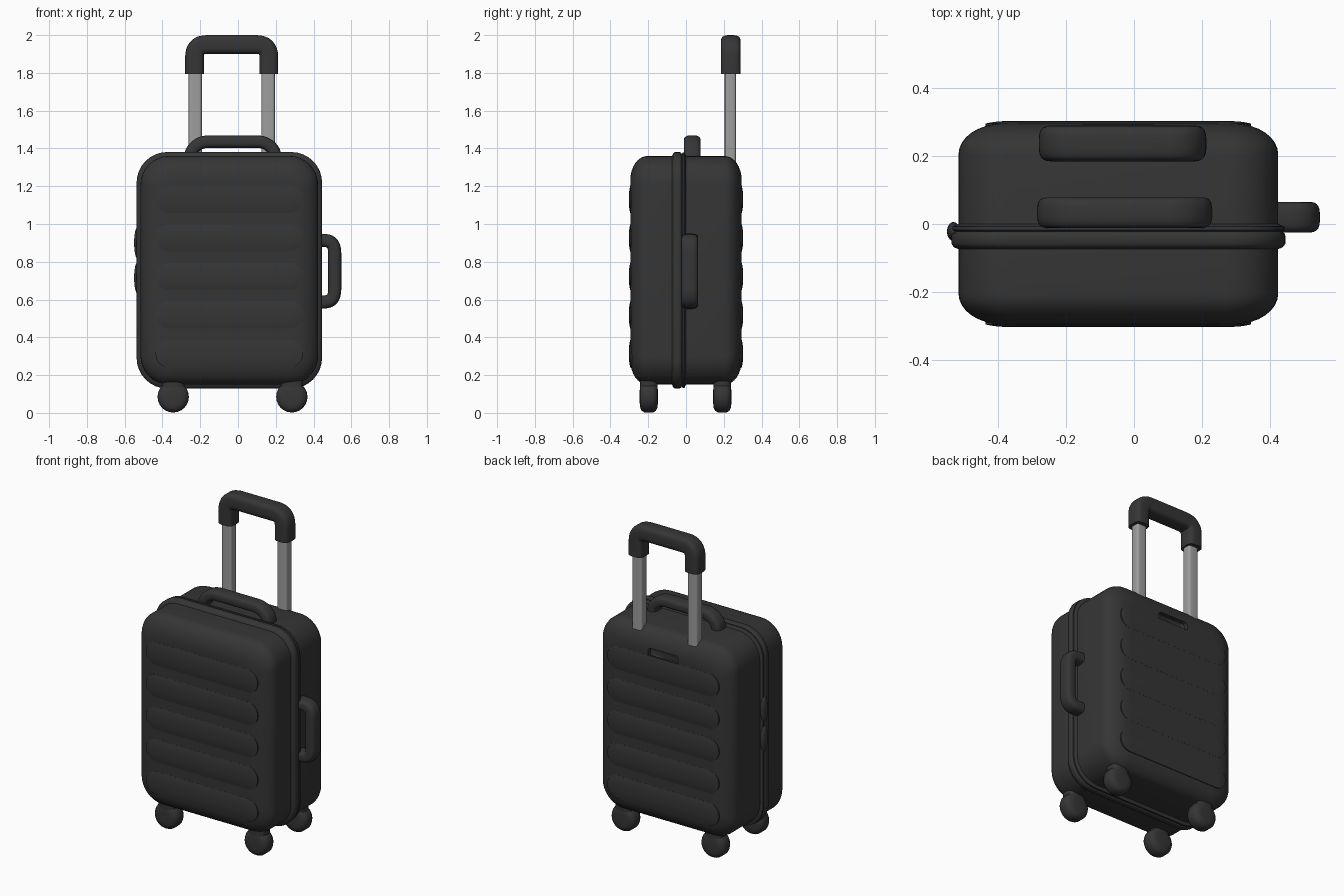
import bpy, bmesh, math
from mathutils import Vector, Matrix

if "Cube" in bpy.data.objects:
    bpy.data.objects.remove(bpy.data.objects["Cube"])


def material(name, c):
    m = bpy.data.materials.new(name)
    m.diffuse_color = (c, c, c, 1)
    m.use_nodes = True
    m.node_tree.nodes["Principled BSDF"].inputs["Base Color"].default_value = m.diffuse_color
    return m


DARK = material("charcoal plastic", 0.036)
METAL = material("grey metal", 0.34)
CX = -0.046           # middle of the shell in x


def finish(name, bm, mat, angle=40):
    bmesh.ops.recalc_face_normals(bm, faces=bm.faces[:])
    me = bpy.data.meshes.new(name)
    bm.to_mesh(me)
    bm.free()
    me.materials.append(mat)
    ob = bpy.data.objects.new(name, me)
    bpy.context.collection.objects.link(ob)
    smooth(ob, angle)
    return ob


def smooth(ob, angle=40):
    bpy.ops.object.select_all(action='DESELECT')
    ob.select_set(True)
    bpy.context.view_layer.objects.active = ob
    bpy.ops.object.shade_smooth_by_angle(angle=math.radians(angle))


def skin(name, rings, mat, angle=40):
    """Bridge equal-length rings of points and cap both ends."""
    bm = bmesh.new()
    vs = [[bm.verts.new(p) for p in r] for r in rings]
    n = len(vs[0])
    for a, b in zip(vs, vs[1:]):
        for i in range(n):
            j = (i + 1) % n
            bm.faces.new((a[i], a[j], b[j], b[i]))
    bm.faces.new(vs[0])
    bm.faces.new(vs[-1])
    return finish(name, bm, mat, angle)


def rounded_rect(cx, cz, w, h, r, y, seg=8):
    pts = []
    for k, (sx, sz) in enumerate(((1, 1), (-1, 1), (-1, -1), (1, -1))):
        for i in range(seg + 1):
            a = math.pi / 2 * (k + i / seg)
            pts.append((cx + sx * (w / 2 - r) + r * math.cos(a), y,
                        cz + sz * (h / 2 - r) + r * math.sin(a)))
    return pts


def sweep(name, path, half_w, y, half_d, mat, r=0.05, power=3):
    """Sweep a soft rectangle along a path in the xz plane."""
    P = [Vector(p) for p in path]
    pts = [P[0]]
    for a, p, b in zip(P, P[1:], P[2:]):
        s = p + (a - p).normalized() * min(r, (a - p).length * .49)
        e = p + (b - p).normalized() * min(r, (b - p).length * .49)
        for i in range(9):
            t = i / 8
            pts.append(s * (1 - t) ** 2 + p * 2 * t * (1 - t) + e * t * t)
    pts.append(P[-1])
    rings = []
    for i, p in enumerate(pts):
        t = (pts[min(i + 1, len(pts) - 1)] - pts[max(i - 1, 0)]).normalized()
        ring = []
        for k in range(24):
            a = math.tau * (k + .5) / 24
            c, s = math.cos(a), math.sin(a)
            u = math.copysign(abs(c) ** (2 / power), c) * half_w
            v = math.copysign(abs(s) ** (2 / power), s) * half_d
            ring.append((p.x - t.y * u, y + v, p.y + t.x * u))
        rings.append(ring)
    return skin(name, rings, mat)


# Shell: rounded case with a double seam ridge around it
section = [(-0.295, 0.15)]
for i in range(9):
    a = math.pi / 2 * i / 8
    section.append((-0.295 + 0.09 * (1 - math.cos(a)), 0.13 * (1 - math.sin(a))))
back = [(-y, d) for y, d in reversed(section)]
ridge = [(-0.074, 0), (-0.068, -0.014), (-0.058, -0.021), (-0.034, -0.021),
         (-0.027, -0.018), (-0.022, -0.010), (-0.017, -0.018), (-0.008, -0.018), (0.0, 0)]
rings = [rounded_rect(CX, 0.755, 0.94 - 2 * d, 1.21 - 2 * d, max(0.15 - d * 0.6, 0.04), y)
         for y, d in section + ridge + back]
shell = skin("case_shell", rings, DARK)

# Grip pocket cut into the upper back
cutter = skin("pocket_cutter", [rounded_rect(CX, 1.22, w, h, 0.02, y) for y, w, h in
                                ((0.262, 0.19, 0.045), (0.27, 0.21, 0.06), (0.4, 0.22, 0.065))], DARK)
cutter.hide_render = True
mod = shell.modifiers.new("pocket", 'BOOLEAN')
mod.operation = 'DIFFERENCE'
mod.object = cutter
bpy.context.view_layer.objects.active = shell
bpy.ops.object.modifier_apply(modifier=mod.name)
bpy.data.objects.remove(cutter)
smooth(shell)

# Soft horizontal ribs, front and back
for side, s in (("front", -1), ("back", 1)):
    for k in range(5):
        z = 1.13 - 0.204 * k
        skin(f"{side}_rib_{k + 1}",
             [rounded_rect(CX, z, 0.78 - 2 * d, 0.145 - 2 * d, max(0.07 - d, 0.005), s * y)
              for y, d in ((0.285, 0), (0.2955, 0), (0.299, 0.018), (0.3015, 0.036), (0.3025, 0.055))],
             DARK, 60)

# Hinge bumps on the left side
for k, z in enumerate((0.90, 0.715)):
    bm = bmesh.new()
    bmesh.ops.create_uvsphere(bm, u_segments=20, v_segments=12, radius=1,
                              matrix=Matrix.Translation((-0.531, -0.022, z)) @
                              Matrix.Diagonal((0.019, 0.028, 0.085, 1)))
    finish(f"hinge_{k + 1}", bm, DARK, 60)

# Carry handles on the top and the right side
sweep("top_handle", [(-0.253, 1.33), (-0.25, 1.39), (-0.195, 1.436), (0.14, 1.436),
                     (0.195, 1.39), (0.198, 1.33)], 0.033, 0.033, 0.045, DARK, 0.04)
sweep("side_handle", [(0.41, 0.585), (0.512, 0.59), (0.512, 0.91), (0.41, 0.915)],
      0.035, 0.02, 0.045, DARK, 0.065)

# Telescopic poles and pull grip
for name, x in (("left_pole", -0.226), ("right_pole", 0.16)):
    sweep(name, [(x, 1.30), (x, 1.85)], 0.035, 0.235, 0.03, METAL, power=5)
sweep("pull_grip", [(-0.23, 1.795), (-0.23, 1.95), (0.163, 1.95), (0.163, 1.795)],
      0.05, 0.237, 0.053, DARK, 0.065, 3.5)

# Four wheels with short stems
profile = [(-0.048, 0.035), (-0.046, 0.056), (-0.038, 0.074), (-0.022, 0.083)]
profile += [(-y, r) for y, r in reversed(profile)]
for yn, y in (("front", -0.197), ("back", 0.192)):
    for xn, x in (("left", -0.343), ("right", 0.285)):
        skin(f"{yn}_{xn}_wheel",
             [[(x + r * math.cos(math.tau * i / 24), y + py, 0.085 + r * math.sin(math.tau * i / 24))
               for i in range(24)] for py, r in profile], DARK)
        sweep(f"{yn}_{xn}_stem", [(x, 0.10), (x, 0.18)], 0.06, y, 0.047, DARK)
